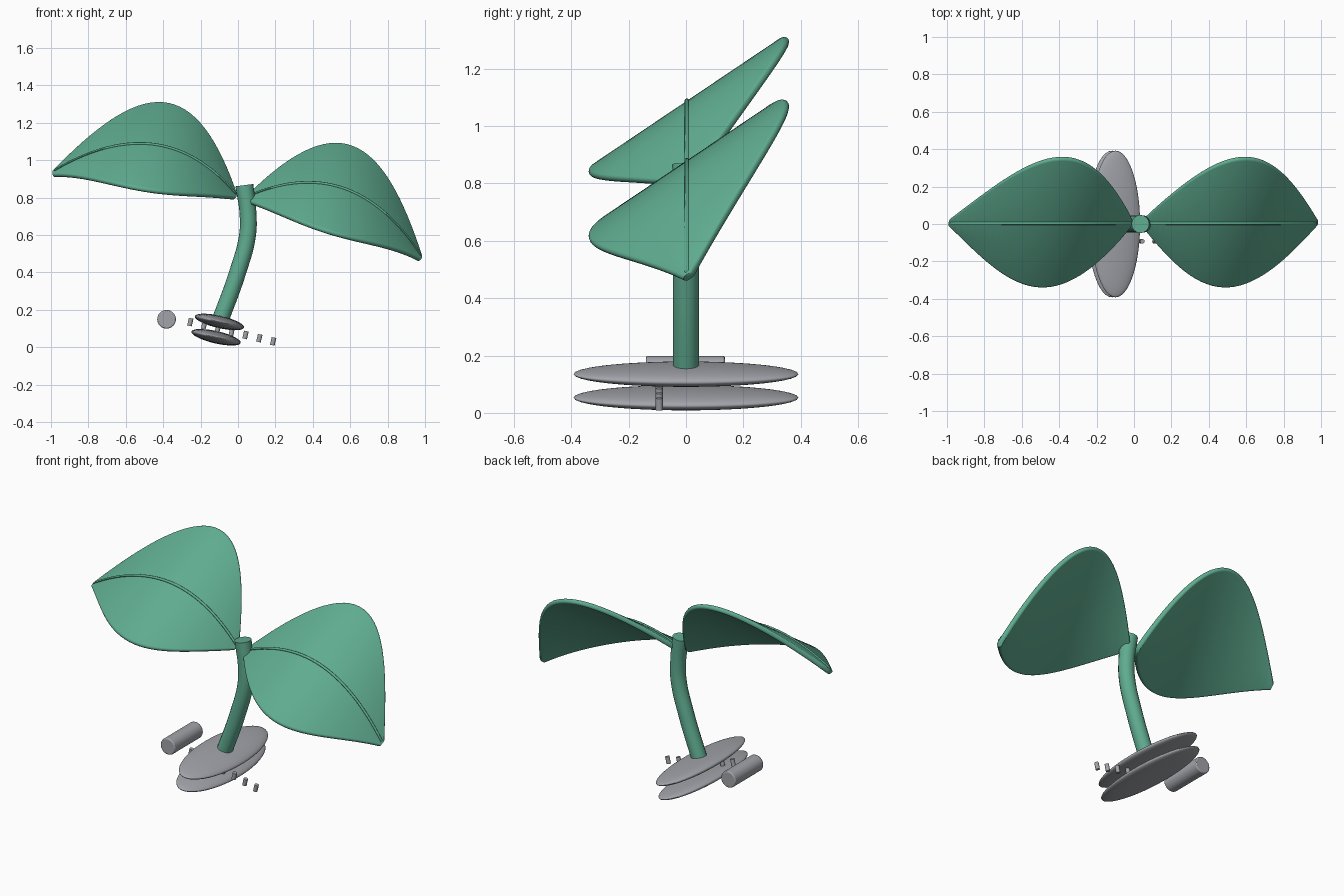
import bpy, bmesh, math
from mathutils import Vector, Matrix

if "Cube" in bpy.data.objects:
    bpy.data.objects.remove(bpy.data.objects["Cube"])

TILT = math.radians(13)                      # whole sprout leans to the right
ROT = Matrix.Rotation(TILT, 3, 'Y')


def material(name, col):
    m = bpy.data.materials.new(name)
    m.diffuse_color = (*col, 1)
    m.use_nodes = True
    m.node_tree.nodes["Principled BSDF"].inputs["Base Color"].default_value = m.diffuse_color
    return m


GREEN = material("leaf_green", (0.115, 0.41, 0.28))
GREY = material("base_grey", (0.36, 0.37, 0.40))


def smooth(ob, mat, angle=None):
    ob.data.materials.append(mat)
    bpy.ops.object.select_all(action='DESELECT')
    ob.select_set(True)
    bpy.context.view_layer.objects.active = ob
    if angle:
        bpy.ops.object.shade_smooth_by_angle(angle=math.radians(angle))
    else:
        bpy.ops.object.shade_smooth()


def loft(name, rings, mat, angle=50):
    """Skin closed rings of equal point count, capping both ends."""
    bm = bmesh.new()
    vs = [[bm.verts.new(p) for p in r] for r in rings]
    n = len(rings[0])
    for a, b in zip(vs, vs[1:]):
        for k in range(n):
            bm.faces.new((a[k], a[(k + 1) % n], b[(k + 1) % n], b[k]))
    bm.faces.new(vs[0][::-1])
    bm.faces.new(vs[-1])
    bmesh.ops.recalc_face_normals(bm, faces=bm.faces)
    me = bpy.data.meshes.new(name)
    bm.to_mesh(me)
    bm.free()
    ob = bpy.data.objects.new(name, me)
    bpy.context.collection.objects.link(ob)
    smooth(ob, mat, angle)


# Leaves: arched spine with a straight, tilted cross-section
CROWN = Vector((0.016, 0.01, 0.797))
ACROSS = Vector((0, 1, 0.69))
ACROSS_N = ACROSS.normalized()


def spine(u, s):
    return Vector((s * (0.033 + 0.972 * u), 0, -0.098 * u + 0.21 * 4 * u * (1 - u)))


def leaf(side, s):
    rings, ribs = [], []
    steps, r = 32, 0.0145
    for i in range(steps + 1):
        u = i / steps
        w = 0.006 + 0.329 * max(0, math.sin(math.pi * u ** 0.95))
        tangent = Vector((s, 0, (-0.098 + 0.84 * (1 - 2 * u)) / 0.972))
        normal = tangent.cross(ACROSS_N).normalized()
        if normal.z < 0:
            normal = -normal
        c = spine(u, s)
        ring = []
        for sign in (1, -1):                 # rounded rim at each edge
            for k in range(7):
                a = math.pi / 2 - math.pi * k / 6
                ring.append(c + sign * (ACROSS * w + ACROSS_N * r * math.cos(a)
                                        + normal * r * math.sin(a)))
        rings.append([CROWN + ROT @ p for p in ring])
        mid = c + Vector((0, -0.007, r / normal.z - 0.004))
        ribs.append([CROWN + ROT @ (mid + 0.008 * Vector((0, math.cos(a), math.sin(a))))
                     for a in (math.tau * k / 8 for k in range(8))])
    loft(side + "_leaf", rings, GREEN)
    loft(side + "_leaf_rib", ribs, GREEN)


leaf("left", -1)
leaf("right", 1)

# Stem: curved tube, slightly thicker at the crown
cu = bpy.data.curves.new("stem", 'CURVE')
cu.dimensions = '3D'
cu.bevel_depth, cu.bevel_resolution, cu.use_fill_caps = 0.045, 6, True
path = [(-0.10, 0.13), (-0.002, 0.40), (0.051, 0.60), (0.053, 0.72), (0.034, 0.866)]
sp = cu.splines.new('BEZIER')
sp.bezier_points.add(len(path) - 1)
for bp, (x, z) in zip(sp.bezier_points, path):
    bp.co = (x, 0, z)
    bp.handle_left_type = bp.handle_right_type = 'AUTO'
sp.bezier_points[-1].radius = 1.07
stem = bpy.data.objects.new("stem", cu)
bpy.context.collection.objects.link(stem)
bpy.ops.object.select_all(action='DESELECT')
bpy.context.view_layer.objects.active = stem
stem.select_set(True)
bpy.ops.object.convert(target='MESH')
smooth(bpy.context.object, GREEN, 50)

# Base: two stacked flattened oval discs
for name, x, z in (("upper_disc", -0.099, 0.135), ("lower_disc", -0.117, 0.053)):
    bpy.ops.mesh.primitive_uv_sphere_add(segments=48, ring_count=24, location=(x, 0, z),
                                         rotation=(0, TILT, 0))
    ob = bpy.context.object
    ob.name = name
    ob.scale = (0.135, 0.392, 0.033)
    smooth(ob, GREY)

# Row of small pegs running through the gap between the discs
for i in range(7):
    bpy.ops.mesh.primitive_cylinder_add(vertices=12, radius=0.0125, depth=0.042,
                                        location=(-0.255 + 0.0738 * i, -0.093, 0.134 - 0.0172 * i),
                                        rotation=(0, TILT, 0))
    bpy.context.object.name = "peg_%d" % (i + 1)
    smooth(bpy.context.object, GREY, 40)

# Roller beside the base
bpy.ops.mesh.primitive_cylinder_add(vertices=32, radius=0.05, depth=0.275, location=(-0.382, -0.002, 0.149),
                                    rotation=(math.pi / 2, 0, 0))
roller = bpy.context.object
roller.name = "roller"
bev = roller.modifiers.new("soft_rim", 'BEVEL')
bev.width, bev.segments = 0.006, 2
smooth(roller, GREY, 50)
